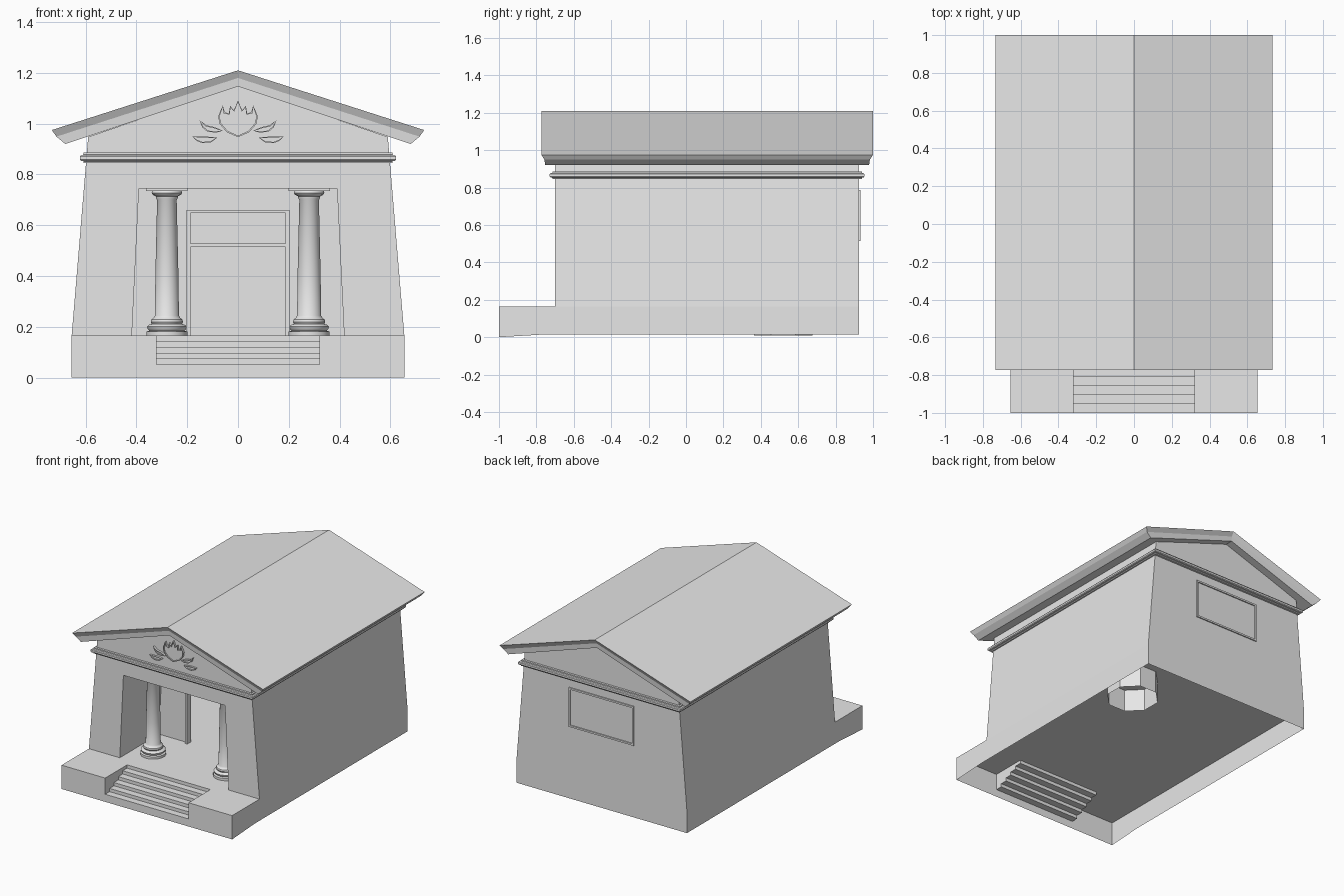
import bpy, bmesh, math

if "Cube" in bpy.data.objects:
    bpy.data.objects.remove(bpy.data.objects["Cube"], do_unlink=True)

stone = bpy.data.materials.new("grey stone")
stone.use_nodes = True
GREY = (0.8, 0.8, 0.8, 1)
stone.diffuse_color = GREY
stone.node_tree.nodes["Principled BSDF"].inputs["Base Color"].default_value = GREY


def finish(bm, name, smooth=False):
    bmesh.ops.remove_doubles(bm, verts=bm.verts, dist=0.0001)
    bmesh.ops.recalc_face_normals(bm, faces=bm.faces)
    mesh = bpy.data.meshes.new(name)
    bm.to_mesh(mesh)
    bm.free()
    mesh.materials.append(stone)
    obj = bpy.data.objects.new(name, mesh)
    bpy.context.collection.objects.link(obj)
    if smooth:
        bpy.ops.object.select_all(action="DESELECT")
        obj.select_set(True)
        bpy.context.view_layer.objects.active = obj
        bpy.ops.object.shade_smooth_by_angle(angle=math.radians(35))
    return obj


def sheets(name, polygons):
    """Flat walls and floors, one polygon each."""
    bm = bmesh.new()
    for pts in polygons:
        bm.faces.new([bm.verts.new(p) for p in pts])
    return finish(bm, name)


def loft(name, rings, caps=True, smooth=False):
    """Skin a stack of closed rings."""
    bm = bmesh.new()
    rows = [[bm.verts.new(p) for p in ring] for ring in rings]
    n = len(rows[0])
    for a, b in zip(rows, rows[1:]):
        for i in range(n):
            j = (i + 1) % n
            bm.faces.new((a[i], a[j], b[j], b[i]))
    if caps:
        bm.faces.new(rows[0][::-1])
        bm.faces.new(rows[-1])
    return finish(bm, name, smooth)


def rect(x0, x1, y0, y1, z):
    return [(x0, y0, z), (x1, y0, z), (x1, y1, z), (x0, y1, z)]


def box(name, x0, x1, y0, y1, z0, z1):
    return loft(name, [rect(x0, x1, y0, y1, z0), rect(x0, x1, y0, y1, z1)])


def circle(cx, cy, r, z, n):
    turn = [2 * math.pi * (i + 0.5) / n for i in range(n)]
    return [(cx + r * math.cos(t), cy + r * math.sin(t), z) for t in turn]


def upright(points, y):
    return [(x, y, z) for x, z in points]


def mirrored(half):
    """Complete a symmetric outline from its right half."""
    return half + [(-x, z) for x, z in reversed(half) if x > 0]


FRONT, BACK, PORCH, FLOOR, LOW = -0.7, 0.925, -0.27, 0.165, 0.015
W, EAVE_W = 0.655, 0.59
EAVE, APEX = 0.948, 1.15
STAIR_W, STAIR_Z, STAIR_BACK = 0.32, 0.03, -0.76

# Platform with a notch for the stairs
notch = [(STAIR_W, -1), (W, -1), (W, BACK)]
sheets("platform", [
    [(x, y, FLOOR) for x, y in notch]
    + [(-x, y, FLOOR) for x, y in reversed(notch)]
    + [(-STAIR_W, STAIR_BACK, FLOOR), (STAIR_W, STAIR_BACK, FLOOR)],
    upright(mirrored([(STAIR_W, STAIR_Z), (STAIR_W, FLOOR), (W, FLOOR), (W, 0)]), -1),
] + [[(s * W, -1, 0), (s * W, -0.75, LOW), (s * W, BACK, LOW),
      (s * W, BACK, FLOOR), (s * W, -1, FLOOR)] for s in (-1, 1)])

# Stairs and their side cheeks
steps = 6
rise, tread = (FLOOR - STAIR_Z) / steps, (STAIR_BACK + 1) / (steps - 1)
profile = []
for i in range(steps):
    profile += [(-1 + i * tread, STAIR_Z + i * rise), (-1 + i * tread, STAIR_Z + (i + 1) * rise)]
stair_faces = [[(-STAIR_W, *a), (STAIR_W, *a), (STAIR_W, *b), (-STAIR_W, *b)]
               for a, b in zip(profile, profile[1:])]
cheeks = [[(s * STAIR_W, *p) for p in profile[1:]] + [(s * STAIR_W, -1, FLOOR)] for s in (-1, 1)]
sheets("stairs", stair_faces + cheeks)

# Tapered outer walls with gables
gable = [(EAVE_W, EAVE), (0, APEX)]
OPEN_LOW, OPEN_TOP, OPEN_Z = 0.418, 0.39, 0.745
sheets("front_wall", [upright(
    mirrored([(OPEN_TOP, OPEN_Z), (OPEN_LOW, FLOOR), (W, FLOOR)] + gable), FRONT)])
sheets("back_wall", [upright(mirrored([(W, LOW), (W, FLOOR)] + gable), BACK)])
for side, s in (("left", 1), ("right", -1)):
    sheets(side + "_wall", [[(s * W, FRONT, FLOOR), (s * W, BACK, FLOOR),
                             (s * EAVE_W, BACK, EAVE), (s * EAVE_W, FRONT, EAVE)]])

# Recessed porch
DOOR_W, DOOR_Z = 0.19, 0.645
sheets("porch", [
    upright(mirrored([(DOOR_W, DOOR_Z), (DOOR_W, FLOOR), (OPEN_LOW, FLOOR), (OPEN_TOP, OPEN_Z)]), PORCH),
    rect(-OPEN_TOP, OPEN_TOP, FRONT, PORCH, OPEN_Z),
] + [[(s * OPEN_LOW, FRONT, FLOOR), (s * OPEN_LOW, PORCH, FLOOR),
      (s * OPEN_TOP, PORCH, OPEN_Z), (s * OPEN_TOP, FRONT, OPEN_Z)] for s in (-1, 1)])

# Door frame, transom bar and panel over the open doorway
for side, s in (("left", 1), ("right", -1)):
    a, b = sorted((s * 0.187, s * 0.203))
    box(side + "_door_jamb", a, b, PORCH - 0.02, PORCH + 0.02, FLOOR, 0.66)
box("door_lintel", -0.187, 0.187, PORCH - 0.02, PORCH + 0.02, 0.648, 0.66)
box("transom_bar", -0.187, 0.187, PORCH - 0.015, PORCH + 0.015, 0.515, 0.529)
box("transom_panel", -0.187, 0.187, PORCH - 0.004, PORCH + 0.004, 0.529, 0.648)

# Two turned columns: radius and height along the shaft
turning = [(0.082, 0.165), (0.082, 0.181), (0.07, 0.185), (0.077, 0.192), (0.079, 0.201),
           (0.072, 0.208), (0.06, 0.211), (0.064, 0.219), (0.062, 0.229), (0.053, 0.236),
           (0.048, 0.244), (0.046, 0.4), (0.039, 0.7), (0.044, 0.708), (0.044, 0.714),
           (0.056, 0.72), (0.061, 0.728), (0.058, 0.735)]
for side, cx in (("left", 0.28), ("right", -0.28)):
    cy = -0.53
    loft(side + "_column", [circle(cx, cy, r, z, 20) for r, z in turning], smooth=True)
    box(side + "_column_abacus", cx - 0.082, cx + 0.082, cy - 0.082, cy + 0.082, 0.735, OPEN_Z)

# Moulded cornice around the walls
moulding = [(0, 0.845), (0.015, 0.845), (0.015, 0.852), (0.025, 0.854), (0.029, 0.859),
            (0.029, 0.871), (0.025, 0.876), (0.015, 0.878), (0.015, 0.886), (0, 0.886)]
loft("cornice", [rect(-0.593 - d, 0.593 + d, FRONT - d, BACK + d, z) for d, z in moulding],
     caps=False)


# Gabled roof: stacked chevrons shrinking downward
def chevron(half, eave, apex, y0, y1):
    line = [(-half, eave), (0, apex), (half, eave)]
    return upright(line, y0) + upright(line[::-1], y1)


layers = [chevron(0.733, 0.975, 1.21, -0.773, 1.0),
          chevron(0.715, 0.949, 1.18, -0.757, 0.983),
          chevron(0.68, 0.92, 1.147, -0.753, 0.979)]
bm = bmesh.new()
rows = [[bm.verts.new(p) for p in ring] for ring in layers]
for a, b in zip(rows, rows[1:]):
    for i in range(6):
        j = (i + 1) % 6
        bm.faces.new((a[i], a[j], b[j], b[i]))
for row in (rows[0], rows[-1]):
    bm.faces.new((row[0], row[1], row[4], row[5]))
    bm.faces.new((row[1], row[2], row[3], row[4]))
finish(bm, "roof")


# Raised ornament in the front gable, each piece rimmed with a sunken middle
def relief(name, outline, rim=0.006, depth=0.014):
    bm = bmesh.new()
    base = bm.faces.new([bm.verts.new(p) for p in upright(outline, FRONT - depth)])
    if base.normal.y > 0:
        base.normal_flip()
    edge = bmesh.ops.extrude_edge_only(bm, edges=base.edges[:])["geom"]
    for v in [g for g in edge if isinstance(g, bmesh.types.BMVert)]:
        v.co.y = FRONT
    bm.normal_update()
    bmesh.ops.inset_region(bm, faces=[base], thickness=rim, use_boundary=True)
    inner = bmesh.ops.extrude_discrete_faces(bm, faces=[base])["faces"][0]
    ring = [e.verts[:] for e in inner.edges]
    for v in inner.verts:
        v.co.y += depth * 0.6
    return finish(bm, name)


flame = [(0, 0.947), (0.045, 0.967), (0.073, 1.0), (0.078, 1.03), (0.06, 1.071),
         (0.052, 1.045), (0.036, 1.04), (0.031, 1.07), (0.016, 1.053), (0, 1.092)]
relief("flame_ornament", mirrored(flame))
upper_leaf = [(0.06, 0.972), (0.085, 0.965), (0.12, 0.968), (0.14, 0.985), (0.152, 1.014),
              (0.125, 0.994), (0.09, 0.986)]
lower_leaf = [(0.082, 0.945), (0.105, 0.927), (0.14, 0.923), (0.163, 0.932), (0.18, 0.949),
              (0.13, 0.95)]
for side, s in (("left", 1), ("right", -1)):
    relief(side + "_upper_leaf", [(s * x, z) for x, z in upper_leaf], 0.005)
    relief(side + "_lower_leaf", [(s * x, z) for x, z in lower_leaf], 0.005)

# Framed plaque on the back wall
box("plaque_top", -0.25, 0.25, BACK, BACK + 0.008, 0.775, 0.787)
box("plaque_bottom", -0.25, 0.25, BACK, BACK + 0.008, 0.515, 0.527)
for side, s in (("left", 1), ("right", -1)):
    a, b = sorted((s * 0.238, s * 0.25))
    box("plaque_" + side, a, b, BACK, BACK + 0.008, 0.527, 0.775)

# Open octagonal footing under the floor
loft("footing", [circle(0.45, 0.52, 0.17, z, 8) for z in (0.01, FLOOR)], caps=False)
